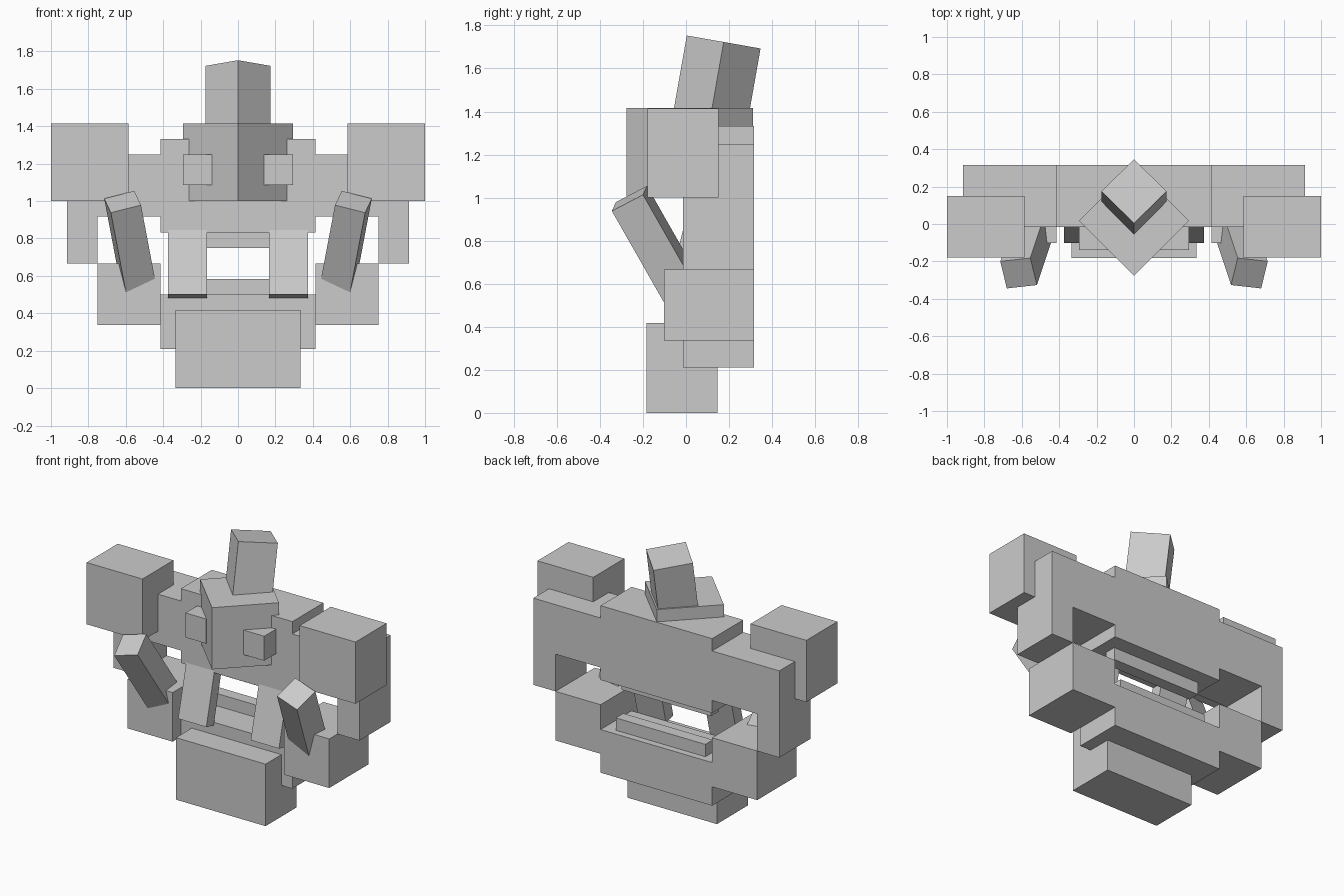
import bpy, bmesh, math
from mathutils import Matrix, Vector

if "Cube" in bpy.data.objects:
    bpy.data.objects.remove(bpy.data.objects["Cube"], do_unlink=True)

# One plain stone grey for everything
GREY = (0.6, 0.6, 0.6, 1)
stone = bpy.data.materials.new("stone_grey")
stone.use_nodes = True
stone.diffuse_color = GREY
stone.node_tree.nodes["Principled BSDF"].inputs["Base Color"].default_value = GREY


def block(name, centre, size, rotation=Matrix(), side=1):
    """A cuboid, turned about its centre; side -1 mirrors it across x."""
    bm = bmesh.new()
    bmesh.ops.create_cube(bm, size=1, matrix=Matrix.Translation(centre)
                          @ rotation @ Matrix.Diagonal((*size, 1)))
    for v in bm.verts:
        v.co.x *= side
    bmesh.ops.recalc_face_normals(bm, faces=bm.faces)
    mesh = bpy.data.meshes.new(name)
    bm.to_mesh(mesh)
    bm.free()
    mesh.materials.append(stone)
    obj = bpy.data.objects.new(name, mesh)
    bpy.context.collection.objects.link(obj)


def span(name, x, y, z, side=1):
    """A straight block given by its range on each axis."""
    ranges = (x, y, z)
    block(name, Vector([(a + b) / 2 for a, b in ranges]),
          [b - a for a, b in ranges], side=side)


BACK = 0.315
FRONT = -0.015

# Central stack
span("upper_torso", (-0.415, 0.415), (FRONT, BACK), (0.833, 1.333))
span("lower_torso", (-0.415, 0.415), (FRONT, BACK), (0.21, 0.5))
span("chin", (-0.333, 0.333), (-0.183, 0.147), (0, 0.417))
span("upper_gum", (-0.333, 0.333), (0.13, 0.21), (0.75, 0.833))
span("lower_gum", (-0.333, 0.333), (0.19, 0.27), (0.5, 0.583))

# Head set cornerwise, with a crest leaning back
quarter = Matrix.Rotation(math.radians(45), 4, "Z")
lean = Matrix.Rotation(math.radians(-10), 4, "X")
block("head", Vector((0, 0.017, 1.208)), (0.415, 0.415, 0.415), quarter)
crest_top = Vector((0, 0.175, 1.723))
block("crest", crest_top - lean @ Vector((0, 0, 0.21)),
      (0.246, 0.246, 0.42), lean @ quarter)

# Tusk axes: up along the tusk, then across and deep at right angles to it
up = Vector((0.163, -0.49, 0.86)).normalized()
across = Vector((0.16, -0.02, -0.037))
across = (across - up * across.dot(up)).normalized()
tusk_turn = Matrix((across, up.cross(across), up)).transposed().to_4x4()
tusk_top = Vector((0.617, -0.263, 0.996))
tooth_turn = Matrix.Rotation(math.radians(-14), 4, "X")

# Paired parts
for label, s in (("left", 1), ("right", -1)):
    span(label + "_shoulder", (0.585, 1.0), (-0.18, 0.15), (1.0, 1.415), s)
    span(label + "_arm", (0.415, 0.915), (FRONT, BACK), (0.917, 1.25), s)
    span(label + "_forearm", (0.75, 0.915), (FRONT, BACK), (0.667, 0.917), s)
    span(label + "_jaw", (0.415, 0.75), (-0.102, BACK), (0.337, 0.667), s)
    span(label + "_eye", (0.14, 0.293), (-0.14, 0.02), (1.085, 1.25), s)
    block(label + "_tusk", tusk_top - up * 0.25, (0.167, 0.167, 0.5), tusk_turn, s)
    # Tooth hangs from under the torso, foot swung forward
    tooth_foot = Vector((0.27, -0.062, 0.492))
    block(label + "_tooth", tooth_foot + tooth_turn @ Vector((0, 0, 0.2)),
          (0.21, 0.08, 0.4), tooth_turn, s)
